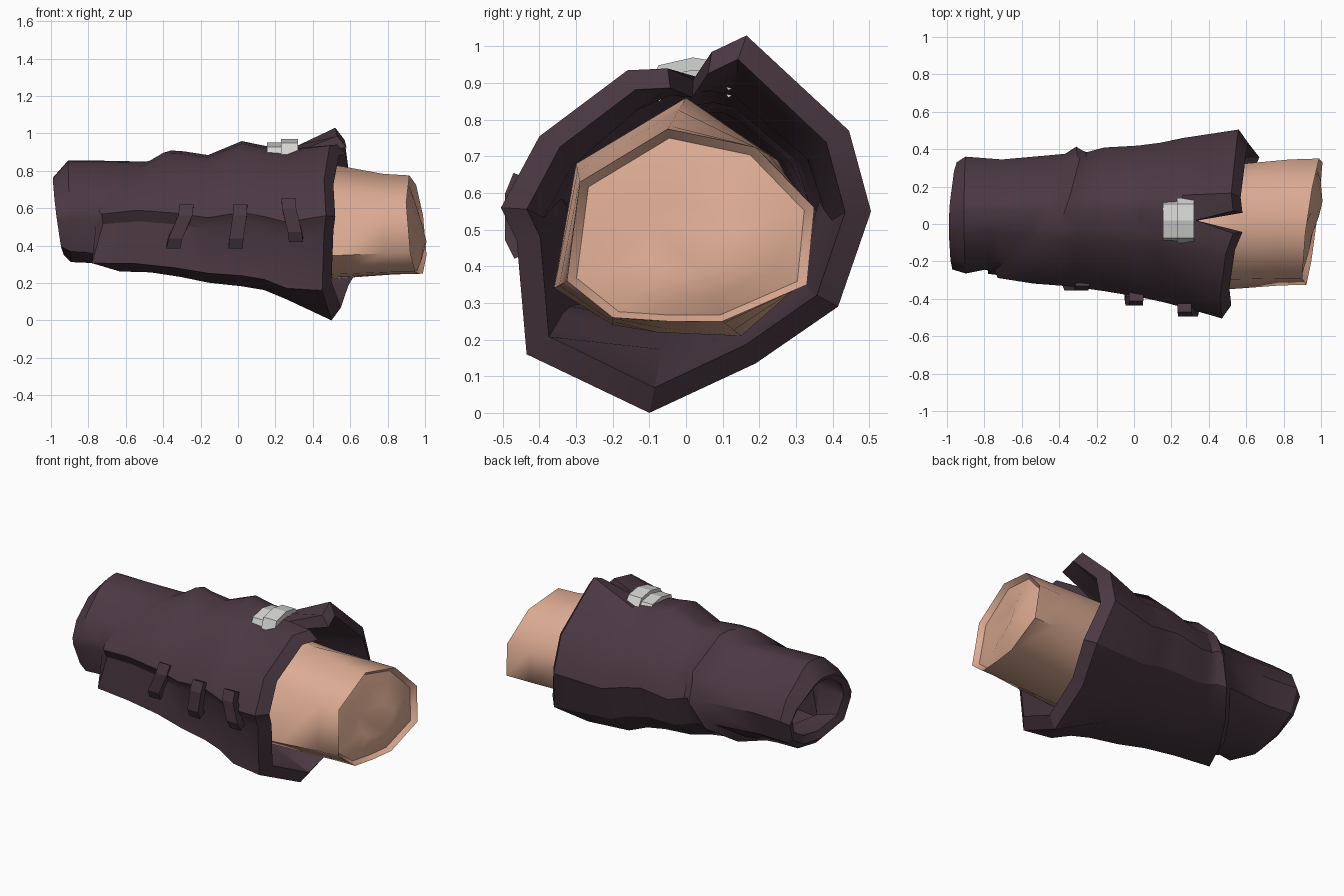
import bpy, math
from mathutils import Vector

cube = bpy.data.objects.get("Cube")
if cube:
    bpy.data.objects.remove(cube, do_unlink=True)


def material(name, rgb):
    m = bpy.data.materials.new(name)
    m.use_nodes = True
    m.diffuse_color = (*rgb, 1)
    m.node_tree.nodes["Principled BSDF"].inputs["Base Color"].default_value = (*rgb, 1)
    return m


leather = material("dark plum leather", (0.07, 0.04, 0.055))
skin = material("skin", (0.72, 0.41, 0.29))
metal = material("pale metal", (0.66, 0.66, 0.65))


def add_object(name, verts, faces, mat, angle=35):
    me = bpy.data.meshes.new(name)
    me.from_pydata(verts, [], faces)
    me.materials.append(mat)
    ob = bpy.data.objects.new(name, me)
    bpy.context.collection.objects.link(ob)
    bpy.ops.object.select_all(action='DESELECT')
    ob.select_set(True)
    bpy.context.view_layer.objects.active = ob
    bpy.ops.object.mode_set(mode='EDIT')
    bpy.ops.mesh.select_all(action='SELECT')
    bpy.ops.mesh.normals_make_consistent(inside=False)
    bpy.ops.object.mode_set(mode='OBJECT')
    bpy.ops.object.shade_smooth_by_angle(angle=math.radians(angle))


def loft(rings, wrap=False):
    """Skin a list of equal rings; wrap joins the last ring to the first."""
    n = len(rings[0])
    verts = [p for r in rings for p in r]
    faces = []
    for i in range(len(rings) if wrap else len(rings) - 1):
        a, b = i * n, (i + 1) % len(rings) * n
        faces += [(a + j, a + (j + 1) % n, b + (j + 1) % n, b + j) for j in range(n)]
    return verts, faces


def shrink(ring, k, dx=0):
    c = sum((Vector(p) for p in ring), Vector()) / len(ring)
    return [(x + dx, c.y + (y - c.y) * k, c.z + (z - c.z) * k) for x, y, z in ring]


# Flared rim of the sleeve, starting at the notch (x, y, z)
rim = [(.33, .02, .91), (.53, -.05, .94), (.49, -.16, .935), (.46, -.4, .755),
       (.47, -.505, .56), (.46, -.462, .47), (.45, -.435, .16), (.5, -.1, 0),
       (.54, .19, .135), (.62, .415, .29), (.56, .505, .55), (.55, .445, .77),
       (.52, .165, 1.03), (.53, .07, .985)]
angles = [math.atan2(z - .55, y) for x, y, z in rim]

# How far each corner stands off a plain oval, at the cuff and along the body
cuff_k = [.98, .97, .95, .93, 1.01, 1.03, 1.18, 1.01, .96, 1, 1, .93, .94, .99]
body_k = [.98, .97, .92, .91, 1.01, .93, 1.27, 1.01, .98, 1, 1.01, .98, 1.01, 1.01]

# Sleeve sections: x, y range, z range, slant over y, slant over z
sections = [(-.96, -.24, .33, .35, .77, .04, -.14),
            (-.9, -.26, .36, .31, .86, 0, -.03),
            (-.76, -.24, .345, .305, .86, .15, .06),
            (-.6, -.25, .375, .295, .855, .6, .25),
            (-.56, -.285, .41, .26, .865, .6, .25),
            (-.43, -.315, .395, .255, .91, .35, .1),
            (-.3, -.33, .38, .23, .905, .12, 0),
            (-.16, -.355, .405, .2, .885, 0, 0),
            (.02, -.385, .415, .18, .96, 0, 0),
            (.14, -.41, .43, .16, .935, 0, 0),
            (.26, -.44, .455, .11, .925, 0, 0)]


def section(x, y0, y1, z0, z1, sy, sz):
    ring = []
    for a, k in zip(angles, cuff_k if x < -.58 else body_k):
        y = (y0 + y1) / 2 + (y1 - y0) / 2 * math.cos(a) * k
        z = (z0 + z1) / 2 + (z1 - z0) / 2 * math.sin(a) * k
        ring.append((x + sy * y + sz * (z - .55), y, z))
    return ring


outer = [section(*s) for s in sections] + [rim]
lip = [(x + (0 if j == 0 else .05), y * .86, .53 + (z - .53) * .87)
       for j, (x, y, z) in enumerate(rim)]
inner = [shrink(r, .87) for r in outer[1:-1]]
inner[0] = shrink(outer[1], .76)
end_lip = shrink(outer[0], .82, .02)
add_object("sleeve", *loft(outer + [lip] + inner[::-1] + [end_lip], True), leather, 32)

# Forearm ending in a thin flange around a shallow core
base = [(0, .86), (.25, .69), (.3, .56), (.31, .35), (.15, .21),
        (-.08, .22), (-.2, .24), (-.36, .34), (-.3, .68)]
tip = [(-.05, .775), (.19, .725), (.35, .56), (.33, .35), (.1, .25),
       (-.05, .25), (-.2, .26), (-.325, .36), (-.29, .63)]


def arm_ring(t, x, scale=1):
    pts = [Vector(a).lerp(Vector(b), t) for a, b in zip(base, tip)]
    ring = []
    for p in pts:
        slant = .13 * p.x - .1 * (p.y - .55)
        ring.append((x + t * t * slant, p.x, p.y))
    return shrink(ring, scale)


arm = [arm_ring(0, .28), arm_ring(.4, .55), arm_ring(.9, .8), arm_ring(1, .945),
       arm_ring(1, .915, .92), arm_ring(1, .935, .7), arm_ring(1, .945, .35)]
verts, faces = loft(arm)
faces.append(tuple(range(len(verts) - len(base), len(verts))))
add_object("forearm", verts, faces, skin, 60)


# Bowed strips: a centre path given an outward thickness and a width along x
def strip(name, path, width, thick, mat):
    verts = []
    for i, p in enumerate(path):
        p = Vector(p)
        t = Vector(path[min(i + 1, len(path) - 1)]) - Vector(path[max(i - 1, 0)])
        out = Vector((0, t.z, -t.y)).normalized() * thick
        w = Vector((width / 2, 0, 0))
        verts += [p - w, p + w, p + w + out, p - w + out]
    n = len(path)
    faces = [(4 * i + j, 4 * i + (j + 1) % 4, 4 * i + 4 + (j + 1) % 4, 4 * i + 4 + j)
             for i in range(n - 1) for j in range(4)]
    faces += [(0, 1, 2, 3), tuple(range(4 * n - 4, 4 * n))]
    add_object(name, verts, faces, mat, 20)


# Three toggles across the front seam: x, lean, surface y, centre z
for i, (x, lean, y, z) in enumerate([(-.31, .035, -.305, .505), (0, .012, -.385, .505),
                                     (.29, -.02, -.445, .54)]):
    path = [(x + lean, y + .02, z + .095), (x + lean * .8, y, z + .05),
            (x - lean * .7, y, z - .06), (x - lean, y + .02, z - .095)]
    strip("front_toggle_%d" % (i + 1), path, .075, .05, leather)

# Two-step metal clasp arched over the top
arch = [(-.07, .87), (-.055, .92), (.02, .935), (.09, .925), (.115, .88)]
for name, x, width, drop in [("clasp_low_band", .195, .08, .02),
                             ("clasp_high_band", .275, .09, 0)]:
    strip(name, [(x, y, z - drop) for y, z in arch], width, -.035, metal)
